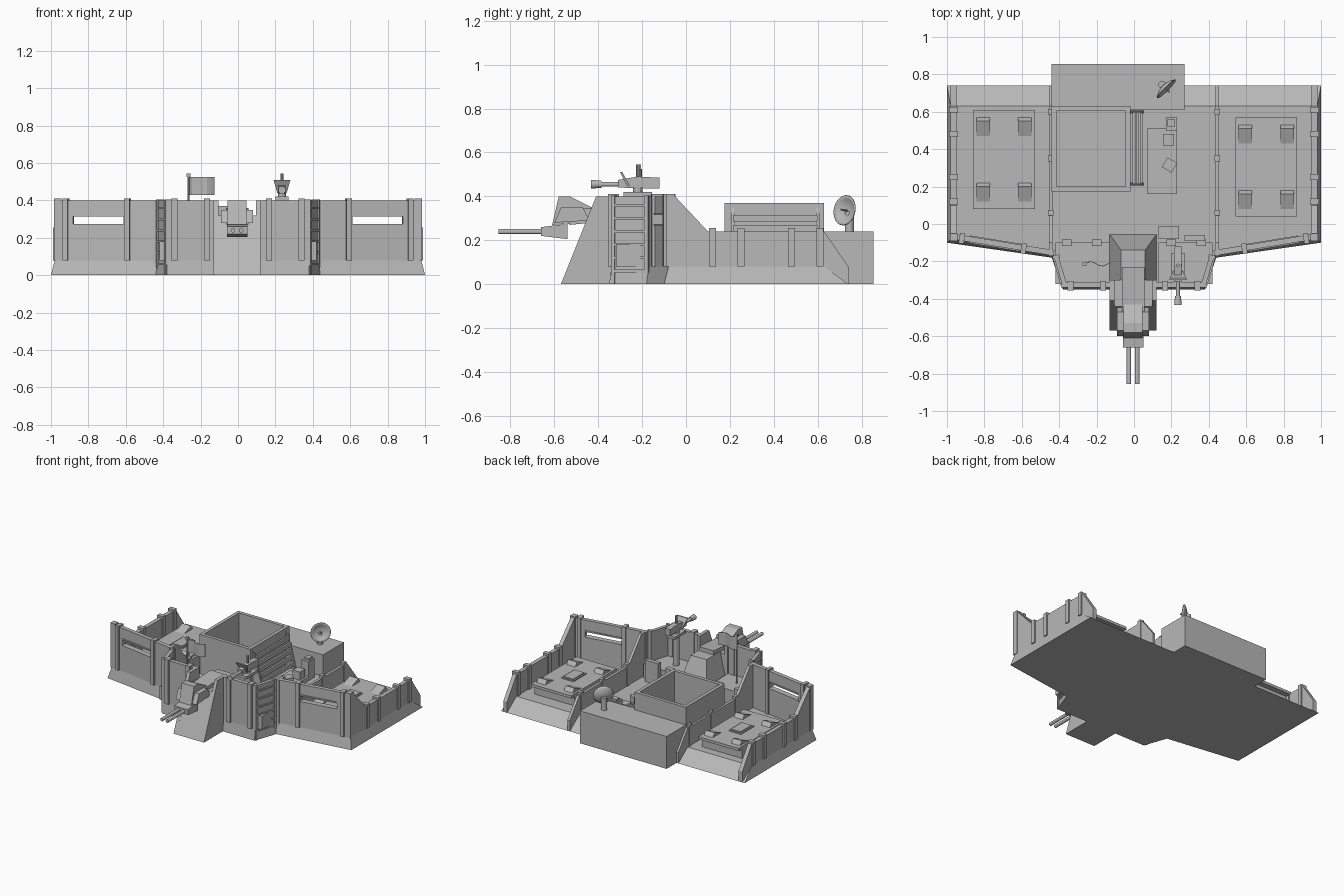
import bpy, bmesh, math
from mathutils import Vector, Matrix

cube = bpy.data.objects.get("Cube")
if cube:
    bpy.data.objects.remove(cube, do_unlink=True)

grey = bpy.data.materials.new("plain grey")
grey.use_nodes = True
grey.diffuse_color = (.48, .48, .48, 1)
grey.node_tree.nodes["Principled BSDF"].inputs["Base Color"].default_value = grey.diffuse_color

# Shared levels
FLOOR, STEP, DECK, RAIL, RIM, TOP = .08, .18, .17, .24, .37, .4
BACK, RAMP = .74, .63


def finish(name, bm):
    bmesh.ops.recalc_face_normals(bm, faces=bm.faces)
    mesh = bpy.data.meshes.new(name)
    bm.to_mesh(mesh)
    bm.free()
    mesh.materials.append(grey)
    ob = bpy.data.objects.new(name, mesh)
    bpy.context.collection.objects.link(ob)
    return ob


def bridge(bm, first, second):
    """Faces between two rings with the same number of points."""
    for i in range(len(first)):
        bm.faces.new((first[i - 1], first[i], second[i], second[i - 1]))


def loft(name, low, high):
    """Closed solid between two matching rings of points."""
    bm = bmesh.new()
    rings = [[bm.verts.new(p) for p in ring] for ring in (low, high)]
    for ring in rings:
        bm.faces.new(ring)
    bridge(bm, *rings)
    return finish(name, bm)


def upright(name, ring, z):
    """Ground outline raised between two heights."""
    return loft(name, *[[(px, py, level) for px, py in ring] for level in z])


def slab(name, x, yz):
    """Side profile extruded across x."""
    return loft(name, *[[(px, py, pz) for py, pz in yz] for px in x])


def rectangle(x, y):
    return [(x[0], y[0]), (x[1], y[0]), (x[1], y[1]), (x[0], y[1])]


def box(name, x, y, z):
    return upright(name, rectangle(x, y), z)


def around(middle, radius):
    return (middle - radius, middle + radius)


def wall(name, line, span, z, inner, outer=0):
    """Upright piece over part of a line, thickened toward the rear and the front."""
    start, end = Vector(line[0]), Vector(line[1])
    along = (end - start).normalized()
    rear = Vector((-along.y, along.x))
    if rear.y < 0:
        rear.negate()
    a, b = start.lerp(end, span[0]), start.lerp(end, span[1])
    return upright(name, [a - rear * outer, b - rear * outer, b + rear * inner, a + rear * inner], z)


def tube(name, start, end, radius, tip=None, sides=12):
    start, end = Vector(start), Vector(end)
    axis = end - start
    place = Matrix.Translation((start + end) / 2) @ axis.to_track_quat("Z", "Y").to_matrix().to_4x4()
    bm = bmesh.new()
    bmesh.ops.create_cone(bm, cap_ends=True, segments=sides, radius1=radius,
                          radius2=tip or radius, depth=axis.length, matrix=place)
    return finish(name, bm)


def mirrored(points, z):
    """Full ground outline from its left half."""
    return [(x, y, z) for x, y in points] + [(-x, y, z) for x, y in reversed(points)]


# Ground slab with flared skirt and rear ramp
ground = [(.38, -.35), (.44, -.18), (1, -.1), (1, BACK)]
raised = [(.38, -.34), (.43, -.17), (.98, -.08), (.98, RAMP)]
loft("base_slab", mirrored(ground, 0), mirrored(raised, FLOOR))
front_corner, wing_corner, outer_corner = raised[:3]


def build_wing(side, s):
    wing = [(s * x, y) for x, y in (wing_corner, outer_corner)]

    # Front wall with a long window
    window, sill, lintel = (.33, .82), .27, .32
    wall(side + "_wing_wall_inner", wing, (0, window[0]), (FLOOR, TOP), .03)
    wall(side + "_wing_wall_outer", wing, (window[1], 1), (FLOOR, TOP), .03)
    wall(side + "_wing_wall_below", wing, window, (FLOOR, sill), .03)
    wall(side + "_wing_wall_above", wing, window, (lintel, TOP), .03)
    for level in (sill, lintel):
        wall(side + "_window_rim", wing, window, around(level, .005), .035, .006)
    for start in (.27, .87):
        wall(side + "_wing_post", wing, (start, start + .05), (FLOOR, TOP + .01), .04, .015)

    # Side wall stepping down to the rear
    slab(side + "_side_wall", x=(s * .95, s * .98),
         yz=[(-.08, 0), (-.08, TOP), (-.05, TOP), (.1, RAIL), (RAMP, RAIL), (BACK, FLOOR), (BACK, 0)])
    box(side + "_corner_post", x=around(s * .965, .02), y=(-.09, -.05), z=(FLOOR, TOP + .01))
    for y in (.12, .25, .48, .61):
        box(side + "_side_post", x=around(s * .965, .024), y=around(y, .016), z=(FLOOR, RAIL + .015))

    # Divider between wing and centre
    slab(side + "_divider", x=around(s * .445, .01),
         yz=[(-.17, 0), (-.17, TOP), (-.1, TOP), (.05, .22), (RAMP, .22), (BACK, FLOOR), (BACK, 0)])
    for y in (.06, .35, .6):
        box(side + "_divider_post", x=around(s * .445, .015), y=around(y, .015), z=(FLOOR, RAIL))

    # Centre front wall and slatted corner
    box(side + "_front_wall", x=(s * .12, s * front_corner[0]), y=(-.34, -.31), z=(0, TOP))
    for x in (.165, .34):
        box(side + "_front_post", x=around(s * x, .016), y=around(-.33, .025), z=(FLOOR, TOP + .01))
    corner = [(s * x, y) for x, y in (front_corner, wing_corner)]
    wall(side + "_corner_wall", corner, (0, 1), (0, TOP), .025)
    for start in (0, .9):
        wall(side + "_corner_frame", corner, (start, start + .1), (0, TOP + .005), .03, .008)
    for i in range(1, 7):
        wall(side + "_corner_slat", corner, (.1, .9), around(i * .06, .006), .01, .008)

    # Firing step behind the wall
    box(side + "_firing_step", x=(s * .13, s * .42), y=(-.32, -.1), z=(FLOOR, STEP))
    for x in (.2, .36):
        box(side + "_step_block", x=around(s * x, .025), y=around(-.1, .018), z=(FLOOR, STEP + .03))


def build_deck(side, cx, cy):
    # Raised deck with overhanging ends, hatch and four vents
    width, length, lip = .165, .265, .02
    box(side + "_deck_foot", x=around(cx, width), y=around(cy, length - lip * 2), z=(FLOOR, DECK))
    box(side + "_deck_plate", x=around(cx, width), y=around(cy, length), z=(DECK - lip, DECK))
    box(side + "_hatch_frame", x=around(cx, .05), y=around(cy, .075), z=(DECK, DECK + .008))
    box(side + "_hatch", x=around(cx, .04), y=around(cy, .065), z=(DECK, DECK + .014))
    for x in around(cx, .112):
        for y in around(cy, .175):
            slab(side + "_deck_vent", x=around(x, .036),
                 yz=[(y - .05, DECK), (y + .03, DECK + .03), (y + .05, DECK)])


build_wing("left", 1)
build_wing("right", -1)
build_deck("left", .707, .305)
build_deck("right", -.695, .345)

# Rear storage block
box("rear_block", x=(-.44, .27), y=(.61, .855), z=(0, RAIL))

# Open-topped central bunker
west, east, south, north, thick = -.44, -.02, .175, RAMP, .025
box("bunker_wall_right", x=(west, west + thick), y=(south, north), z=(FLOOR, RIM))
box("bunker_wall_left", x=(east - thick, east), y=(south, north), z=(FLOOR, RIM))
box("bunker_wall_front", x=(west, east), y=(south, south + thick), z=(FLOOR, RIM))
box("bunker_wall_back", x=(west, east), y=(north - thick, north), z=(FLOOR, RIM))
box("bunker_floor", x=(west, east), y=(south, north), z=(FLOOR, .14))

# Leaning rack with slats on the bunker side
rack = [(east, RIM - .02), (.05, .1), (.05, FLOOR), (east, FLOOR)]
for y in (.215, .6):
    loft("rack_side", *[[(x, py, z) for x, z in rack] for py in around(y, .008)])
for i in range(5):
    box("rack_slat", x=around(i * .01, .007), y=(.215, .6), z=around(.3 - i * .045, .015))

# Console corner and crates
box("console_platform", x=(.07, .23), y=(.16, .51), z=(FLOOR, .11))
box("console_desk", x=(.17, .23), y=(.5, .57), z=(FLOOR, .22))
box("console_screen", x=(.18, .22), y=(.52, .56), z=(.22, .235))
box("stool_back", x=around(.185, .03), y=around(.45, .03), z=(FLOOR, DECK))
stool = box("stool_front", x=around(0, .03), y=around(0, .03), z=(FLOOR, DECK))
stool.location = (.19, .315, 0)
stool.rotation_euler.z = math.radians(-30)
box("supply_crate", x=(.13, .24), y=(-.08, -.01), z=(FLOOR, .16))
box("ammo_crate", x=(.27, .38), y=(-.09, -.06), z=(FLOOR, RAIL))

# Gun pedestal with cheeks and sloped rear hump
toe, brow, heel, pedestal = -.57, -.41, -.3, (-.13, .12)
slab("gun_pedestal", x=pedestal, yz=[(toe, 0), (brow - .03, .32), (heel, .32), (heel, 0)])
for x in pedestal:
    slab("pedestal_cheek", x=(x, x * .8), yz=[(toe, 0), (brow, TOP), (heel, TOP), (heel, 0)])
loft("pedestal_hump", [(x, y, FLOOR) for x, y in rectangle(pedestal, (heel, -.055))],
     [(x, y, .33) for x, y in rectangle((-.07, .06), (heel, -.14))])

# Twin-barrel gun
gun = -.005
slab("gun_cradle", x=around(gun, .06), yz=[(-.53, .27), (-.53, .34), (-.23, .36), (-.23, .3)])
slab("gun_housing", x=around(gun, .05),
     yz=[(-.61, .27), (-.58, TOP), (-.53, TOP), (-.43, .35), (-.46, .28)])
slab("gun_shield", x=around(gun, .085), yz=[(-.6, .28), (-.57, .35), (-.47, .35), (-.44, .29)])
slab("gun_breech", x=around(gun, .055), yz=[(-.66, .22), (-.66, .26), (-.54, .275), (-.54, .205)])
for x in around(gun, .022):
    tube("gun_barrel", (x, -.855, RAIL), (x, -.62, RAIL), .012)

# Pole with a small waving banner
pole = Vector((-.265, -.215, 0))
tube("banner_pole", pole + Vector((0, 0, STEP)), pole + Vector((0, 0, .53)), .006, sides=8)
box("pole_knob", x=around(pole.x, .01), y=around(pole.y, .01), z=(.525, .545))
wave = [(pole.x + i * .02, pole.y + math.sin(i) * .012) for i in range(8)]
upright("banner", wave + [(x, y + .004) for x, y in reversed(wave)], z=(.43, .525))

# Mounted machine gun
mx, my, bore = .235, -.22, .455
tube("mount_post", (mx, my, STEP), (mx, my, bore), .022)
box("mount_table", x=around(mx, .035), y=around(my, .065), z=(TOP, TOP + .02))
slab("receiver", x=around(mx, .02),
     yz=[(-.31, .44), (-.31, .475), (my, .49), (-.12, .485), (-.12, .435)])
tube("machine_barrel", (mx, -.43, bore), (mx, -.3, bore), .011)
tube("muzzle", (mx, -.432, bore), (mx, -.385, bore), .02, tip=.016)
loft("blast_shield", [(x, y, .44) for x, y in rectangle(around(mx, .025), (-.265, -.25))],
     [(x, y, .51) for x, y in rectangle(around(mx, .045), (-.3, -.29))])
tube("aiming_post", (mx, my, bore), (mx, my, .545), .009, sides=8)

# Dish antenna on the rear block
centre, aim = Vector((.165, .73, .335)), Vector((.7, -.7, .15)).normalized()
tube("dish_stand", (.15, .745, RAIL), (.15, .745, .33), .02)
tube("dish_feed", centre - aim * .01, centre + aim * .035, .004, sides=8)
bm = bmesh.new()
tilt = aim.to_track_quat("Z", "Y")
angles = [math.tau * i / 24 for i in range(24)]
rings = []
for radius in (.02, .04, .055, .07):
    bowl = [Vector((radius * math.cos(t), radius * math.sin(t), radius * radius * 5 - .015)) for t in angles]
    rings.append([bm.verts.new(centre + tilt @ p) for p in bowl])
bm.faces.new(rings[0])
for lower, upper in zip(rings, rings[1:]):
    bridge(bm, lower, upper)
dish = finish("dish", bm)
dish.modifiers.new("thickness", "SOLIDIFY").thickness = .005
dish.data.shade_smooth()
